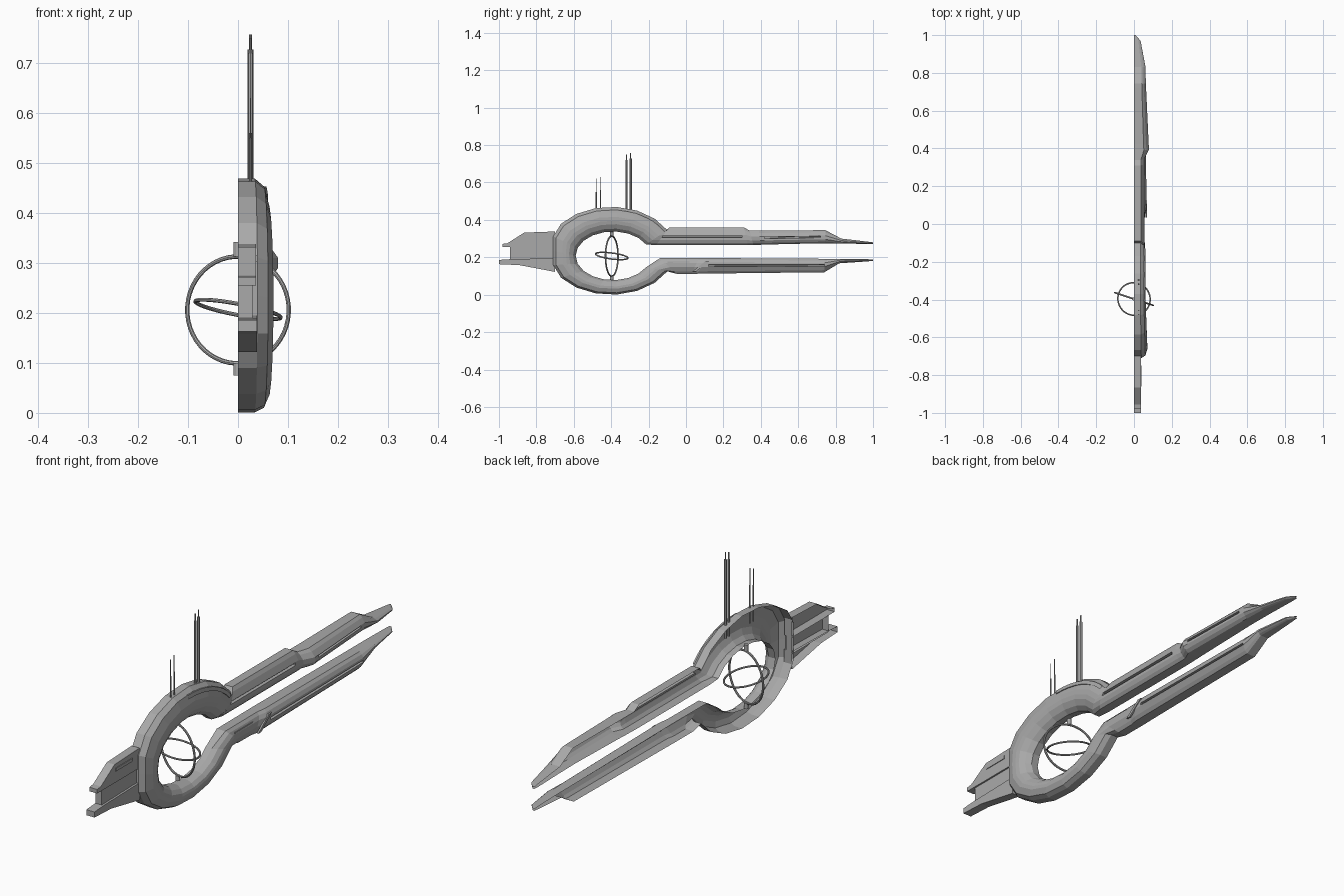
import bpy, bmesh, math
from mathutils import Vector

if "Cube" in bpy.data.objects:
    bpy.data.objects.remove(bpy.data.objects["Cube"])

grey = bpy.data.materials.new("hull_grey")
grey.diffuse_color = (0.4, 0.4, 0.4, 1)
grey.use_nodes = True
grey.node_tree.nodes["Principled BSDF"].inputs["Base Color"].default_value = grey.diffuse_color


def finish(name, bm, flip_check=True):
    if flip_check:
        bmesh.ops.recalc_face_normals(bm, faces=bm.faces[:])
    me = bpy.data.meshes.new(name)
    bm.to_mesh(me)
    bm.free()
    me.materials.append(grey)
    ob = bpy.data.objects.new(name, me)
    bpy.context.collection.objects.link(ob)
    return ob


def loft(name, rows):
    """Skin a list of equally long point rows."""
    bm = bmesh.new()
    vs = [[bm.verts.new(p) for p in r] for r in rows]
    for a, b in zip(vs, vs[1:]):
        for i in range(len(a) - 1):
            bm.faces.new((a[i], a[i + 1], b[i + 1], b[i]))
    bmesh.ops.remove_doubles(bm, verts=bm.verts[:], dist=1e-5)
    return finish(name, bm)


def prism(name, outline, x0, x1, open_inner=True):
    """Side outline (y, z) extruded across x; inner side may stay open."""
    bm = bmesh.new()
    a = [bm.verts.new((x0, y, z)) for y, z in outline]
    b = [bm.verts.new((x1, y, z)) for y, z in outline]
    n = len(a)
    for i in range(n):
        j = (i + 1) % n
        bm.faces.new((a[i], a[j], b[j], b[i]))
    bm.faces.new(b)
    if not open_inner:
        bm.faces.new(a[::-1])
    return finish(name, bm)


def rect(y0, y1, z0, z1):
    return [(y0, z0), (y1, z0), (y1, z1), (y0, z1)]


def rod(name, x, y, z0, z1, r, sides=8):
    bm = bmesh.new()
    bmesh.ops.create_cone(bm, cap_ends=True, segments=sides, radius1=r, radius2=r, depth=z1 - z0)
    bmesh.ops.translate(bm, verts=bm.verts[:], vec=(x, y, (z0 + z1) / 2))
    return finish(name, bm)


# Cross-sections: (width fraction, position from outer edge to inner edge)
RING = [(0, 0), (.55, 0), (.85, .12), (1, .4), (1, .42), (1, .44), (1, .54), (1, .56),
        (.95, .7), (.75, .88), (.45, 1), (0, 1)]
PLAIN = [(0, 0), (.65, 0), (.82, .15), (1, .42), (1, .45), (1, .47), (1, .55), (1, .57),
         (1, .7), (.88, .88), (.7, 1), (0, 1)]
GROOVE = [(f * .78 if 5 <= i <= 6 else f, t) for i, (f, t) in enumerate(PLAIN)]


def section(oy, oz, iy, iz, w, prof):
    return [(w * f, oy + (iy - oy) * t, oz + (iz - oz) * t) for f, t in prof]


def ring_edges(deg):
    c, s = math.cos(math.radians(deg)), math.sin(math.radians(deg))
    return (max(-.4 + .34 * c, -.71), .235 + .235 * s, -.39 + .2 * c, .208 + .13 * s)


# Half hull shell: upper arm, ring, lower arm in one sweep
rows = [section(*s) for s in (
    (1.0, .28, 1.0, .272, .008, PLAIN),
    (.97, .284, .97, .271, .035, PLAIN),
    (.83, .30, .84, .274, .06, PLAIN),
    (.745, .345, .745, .275, .063, PLAIN),
    (.72, .345, .72, .275, .064, PLAIN),
    (.72, .345, .72, .275, .064, GROOVE),
    (.42, .342, .42, .268, .078, GROOVE),
    (.42, .342, .42, .268, .078, PLAIN),
    (.39, .342, .40, .267, .08, PLAIN),
    (.34, .342, .36, .266, .056, PLAIN),
    (.31, .36, .33, .265, .056, PLAIN),
    (.30, .36, .30, .265, .056, PLAIN),
    (.30, .36, .30, .265, .056, GROOVE),
    (-.09, .36, -.16, .265, .056, GROOVE),
    (-.09, .36, -.16, .265, .056, PLAIN))]
for k in range(17):
    a = 28 + 19 * k
    w = .061 + .01 * max(0, -math.cos(math.radians(a)))
    rows.append(section(*ring_edges(a), w, RING))
rows += [section(*s) for s in (
    (-.05, .112, -.14, .195, .056, PLAIN),
    (.03, .112, .07, .196, .057, PLAIN),
    (.06, .112, .11, .196, .066, PLAIN),
    (.12, .113, .12, .196, .066, PLAIN),
    (.12, .113, .12, .196, .066, GROOVE),
    (.74, .12, .74, .192, .06, GROOVE),
    (.74, .12, .74, .192, .06, PLAIN),
    (.82, .168, .83, .192, .055, PLAIN),
    (.97, .178, .97, .19, .033, PLAIN),
    (1.0, .181, 1.0, .188, .008, PLAIN))]
loft("hull_shell", rows)

# Tail: two fins around a recessed core
prism("tail_upper", [(-.70, .338), (-.865, .332), (-.955, .275), (-.98, .272),
                     (-.98, .255), (-.70, .255)], 0, .036)
prism("tail_core", rect(-.94, -.70, .186, .257), 0, .029)
prism("tail_lower", [(-.70, .195), (-.94, .19), (-1, .186), (-1, .163),
                     (-.89, .158), (-.70, .122)], 0, .038)
prism("tail_window", rect(-.86, -.75, .302, .315), .034, .039, False)

# Thin surface plates
prism("lower_arm_panel", rect(-.10, .02, .166, .178), .047, .056, False)
prism("lower_arm_brace", [(.035, .125), (.055, .125), (.125, .18), (.105, .18)], .062, .069, False)

# Curved plate on the ring's shoulder
arc = []
for k in range(9):
    oy, oz, iy, iz = ring_edges(32 + 7.5 * k)
    arc.append([(x, oy + (iy - oy) * t, oz + (iz - oz) * t)
                for x, t in ((.050, .13), (.057, .13), (.060, .25), (.054, .25))])
loft("ring_shoulder_plate", arc)

# Antenna masts, stepped to a thin tip; feet reach into the open shell
for i, (y, top, r) in enumerate(((-.318, .75, .005), (-.296, .757, .006),
                                 (-.48, .62, .003), (-.457, .63, .003))):
    step = top - (.03 if r > .004 else .07)
    rod(f"mast_{i + 1}", .025, y, .40, step, r)
    rod(f"mast_tip_{i + 1}", .025, y, step, top, r * .45)

# Gimbal rings with pivots
def gimbal(name, radius, tube, loc, normal):
    bpy.ops.mesh.primitive_torus_add(major_segments=48, minor_segments=8,
                                     major_radius=radius, minor_radius=tube, location=loc)
    ob = bpy.context.object
    ob.name = name
    ob.rotation_mode = 'QUATERNION'
    ob.rotation_quaternion = Vector((0, 0, 1)).rotation_difference(Vector(normal).normalized())
    ob.data.materials.append(grey)
    bpy.ops.object.shade_smooth_by_angle()


gimbal("gimbal_outer", .107, .0045, (0, -.397, .206), (.33, 1, 0))
gimbal("gimbal_inner", .087, .004, (0, -.397, .207), (.19, .13, 1))
rod("pivot_top", 0, -.397, .313, .342, .009, 12)
rod("pivot_bottom", 0, -.397, .075, .099, .009, 12)
